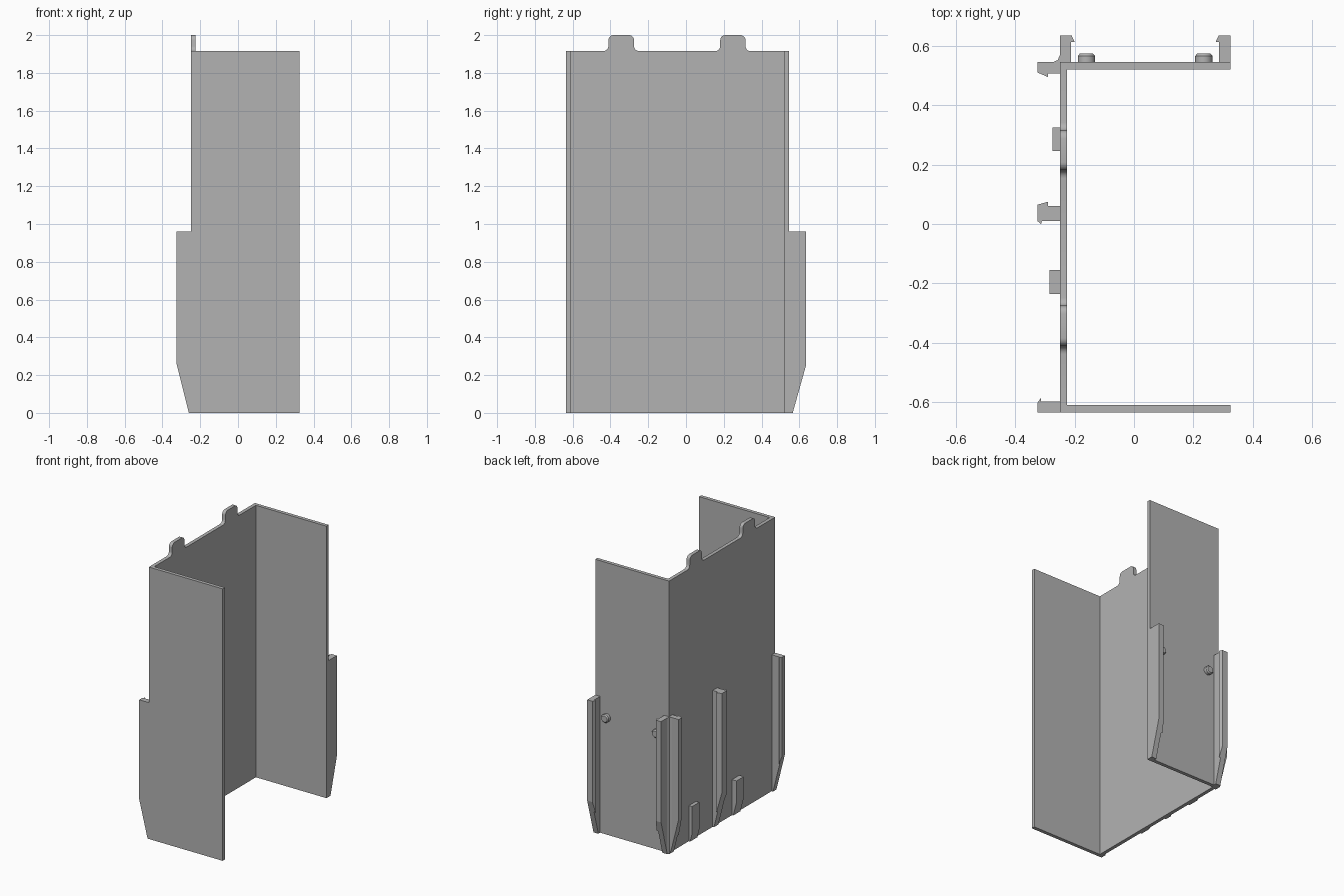
import bpy, bmesh, math
from mathutils import Vector, Matrix

cube = bpy.data.objects.get("Cube")
if cube:
    bpy.data.objects.remove(cube)

grey = bpy.data.materials.new("plain grey")
grey.use_nodes = True
COLOUR = (0.45, 0.45, 0.45, 1)
grey.diffuse_color = COLOUR
grey.node_tree.nodes["Principled BSDF"].inputs["Base Color"].default_value = COLOUR

X0, X1 = -0.25, 0.325       # outer face of side wall, open edge
Y0, Y1 = -0.635, 0.545      # front and back faces
T = 0.025                   # sheet thickness
H = 1.915                   # sheet height
RIB_H = 0.96


def finish(bm, name):
    bmesh.ops.recalc_face_normals(bm, faces=bm.faces[:])
    mesh = bpy.data.meshes.new(name)
    bm.to_mesh(mesh)
    bm.free()
    mesh.materials.append(grey)
    obj = bpy.data.objects.new(name, mesh)
    bpy.context.collection.objects.link(obj)
    return obj


def extrude(points, direction):
    bm = bmesh.new()
    face = bm.faces.new([bm.verts.new(p) for p in points])
    new = bmesh.ops.extrude_face_region(bm, geom=[face])["geom"]
    # keep the starting face as the closing cap
    if not face.is_valid:
        bmesh.ops.holes_fill(bm, edges=bm.edges[:])
    verts = [g for g in new if isinstance(g, bmesh.types.BMVert)]
    bmesh.ops.translate(bm, verts=verts, vec=direction)
    return bm


def slice_off(bm, point, normal):
    bmesh.ops.bisect_plane(bm, geom=bm.verts[:] + bm.edges[:] + bm.faces[:],
                           plane_co=point, plane_no=normal, clear_outer=True)
    rim = [e for e in bm.edges if e.is_boundary]
    if rim:
        bmesh.ops.holes_fill(bm, edges=rim)


def rib(name, outline, height=RIB_H):
    """Upright rail with its foot tapered towards the sheets."""
    bm = extrude([(x, y, 0) for x, y in outline], (0, 0, height))
    slice_off(bm, (-0.26, 0, 0), Vector((-0.26, 0, -0.065)))
    slice_off(bm, (0, 0.565, 0), Vector((0, 0.25, -0.07)))
    finish(bm, name)


def box_outline(xa, xb, ya, yb):
    return [(xa, ya), (xb, ya), (xb, yb), (xa, yb)]


# Front and back sheets
for name, ya in (("front_sheet", Y0), ("back_sheet", Y1 - T)):
    pts = [(x, y, 0) for x, y in box_outline(X0 + T, X1, ya, ya + T)]
    finish(extrude(pts, (0, 0, H)), name)


# Side wall with two rounded tabs on its top edge
def arc(cy, cz, r, a0, a1, steps=5):
    return [(cy + r * math.cos(math.radians(a0 + (a1 - a0) * i / steps)),
             cz + r * math.sin(math.radians(a0 + (a1 - a0) * i / steps)))
            for i in range(steps + 1)]


R = 0.027
wall = [(Y1, 0), (Y0, 0), (Y0, H)]
for ya, yb in ((-0.411, -0.275), (0.181, 0.315)):
    wall += arc(ya - R, H + R, R, -90, 0)
    wall += arc(ya + R, 2 - R, R, 180, 90)
    wall += arc(yb - R, 2 - R, R, 90, 0)
    wall += arc(yb + R, H + R, R, 180, 270)
wall.append((Y1, H))
side_wall = finish(extrude([(X0, y, z) for y, z in wall], (T, 0, 0)), "side_wall")

# Hooked rails on the side wall
XO = -0.325
rib("side_rail_back", [(X0, Y1), (XO, Y1), (XO, 0.51), (-0.29, 0.495),
                       (-0.29, 0.507), (X0, 0.507)])
rib("side_rail_middle", [(X0, 0.01), (-0.31, 0.01), (-0.313, 0.0), (XO, 0.01),
                         (XO, 0.065), (-0.29, 0.075), (-0.29, 0.06), (X0, 0.06)])
rib("side_rail_front", [(X0, Y0), (XO, Y0), (XO, -0.602), (-0.313, -0.585),
                        (-0.313, -0.597), (X0, -0.597)])

# Hooked rails on the back sheet
YO = 0.635
rib("back_rail_right", [(-0.212, Y1), (-0.212, 0.613), (-0.2, 0.613), (-0.21, YO),
                        (X0, YO), (X0, 0.567), (-0.257, 0.552), (-0.272, Y1)])
rib("back_rail_left", [(X1, Y1), (X1, YO), (0.285, YO), (0.275, 0.613),
                       (0.287, 0.613), (0.287, Y1)])

# Short stop blocks on the side wall
rib("stop_block_back", box_outline(-0.275, X0, 0.245, 0.325), 0.25)
rib("stop_block_front", box_outline(-0.285, X0, -0.235, -0.155), 0.25)

# Round pins on the back sheet, with a chamfered end
for name, x in (("pin_right", -0.16), ("pin_left", 0.235)):
    bm = bmesh.new()
    for r, ya, yb in ((0.029, Y1 - 0.005, 0.566), (0.029, 0.566, 0.574)):
        tip = r if yb < 0.57 else 0.022
        bmesh.ops.create_cone(bm, cap_ends=True, segments=24, radius1=r, radius2=tip,
                              depth=yb - ya,
                              matrix=Matrix.Translation((x, (ya + yb) / 2, 0.825))
                              @ Matrix.Rotation(-math.pi / 2, 4, "X"))
    pin = finish(bm, name)
    bpy.ops.object.select_all(action="DESELECT")
    pin.select_set(True)
    bpy.context.view_layer.objects.active = pin
    bpy.ops.object.shade_smooth_by_angle(angle=math.radians(30))

# Soften the tab curves
bpy.ops.object.select_all(action="DESELECT")
side_wall.select_set(True)
bpy.context.view_layer.objects.active = side_wall
bpy.ops.object.shade_smooth_by_angle(angle=math.radians(30))
